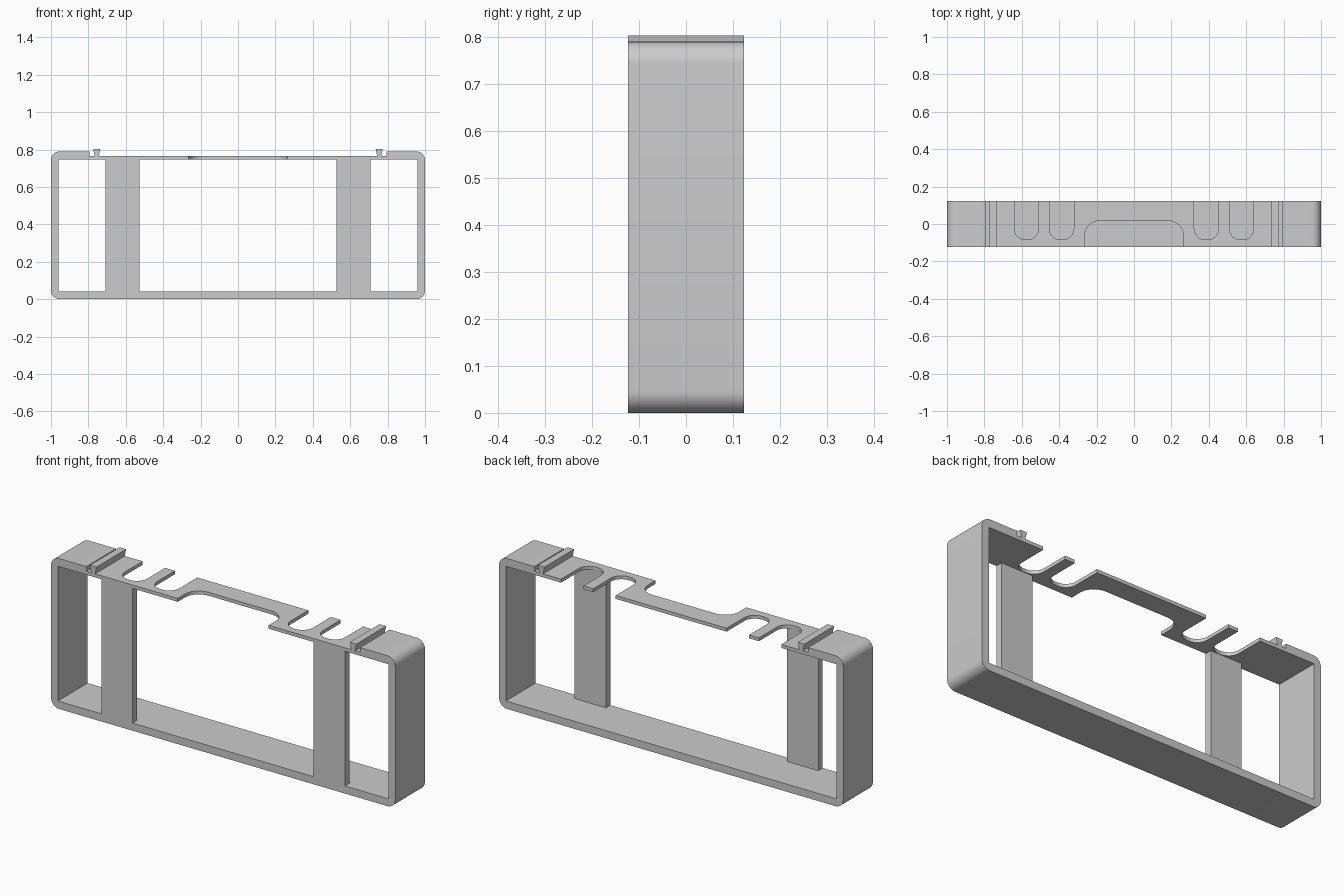
import bpy
import bmesh
from math import radians
from mathutils import Matrix, Vector

cube = bpy.data.objects.get("Cube")
if cube:
    bpy.data.objects.remove(cube, do_unlink=True)

# Overall sizes
HALF_Y = 0.123
FLOOR, CEILING, PLATE_TOP, TOP = 0.04, 0.747, 0.765, 0.79
INNER_X, STEP_X = 0.96, 0.795
CORNER = 0.047

grey = bpy.data.materials.new("plain grey")
grey.use_nodes = True
colour = (0.6, 0.6, 0.6, 1)
grey.diffuse_color = colour
grey.node_tree.nodes["Principled BSDF"].inputs["Base Color"].default_value = colour


def rounded(points, steps=10):
    """Outline from (u, v) or (u, v, radius) corners, right angles only."""
    out = []
    for i, p in enumerate(points):
        c = Vector(p[:2])
        r = p[2] if len(p) > 2 else 0
        if not r:
            out.append(c)
            continue
        a = (Vector(points[i - 1][:2]) - c).normalized() * r
        b = (Vector(points[(i + 1) % len(points)][:2]) - c).normalized() * r
        for k in range(steps + 1):
            t = Matrix.Rotation(radians(90 * k / steps), 2) @ Vector((1, 0))
            out.append(c + a * (1 - t.y) + b * (1 - t.x))
    return out


def mirrored(half):
    """Close a +x half outline with its mirror image."""
    return half + [(-p[0], *p[1:]) for p in reversed(half)]


def prism(name, outline, low, high, upright=True):
    """Extrude an outline along y (upright, drawn in xz) or along z (drawn in xy)."""
    bm = bmesh.new()
    place = (lambda p: (p[0], low, p[1])) if upright else (lambda p: (p[0], p[1], low))
    face = bm.faces.new([bm.verts.new(place(p)) for p in outline])
    grown = bmesh.ops.extrude_face_region(bm, geom=[face], use_keep_orig=True)
    shift = Vector((0, high - low, 0)) if upright else Vector((0, 0, high - low))
    bmesh.ops.translate(bm, vec=shift,
                        verts=[g for g in grown["geom"] if isinstance(g, bmesh.types.BMVert)])
    bmesh.ops.recalc_face_normals(bm, faces=bm.faces)
    mesh = bpy.data.meshes.new(name)
    bm.to_mesh(mesh)
    bm.free()
    mesh.materials.append(grey)
    obj = bpy.data.objects.new(name, mesh)
    bpy.context.collection.objects.link(obj)
    bpy.ops.object.select_all(action="DESELECT")
    obj.select_set(True)
    bpy.context.view_layer.objects.active = obj
    bpy.ops.object.shade_smooth_by_angle(angle=radians(30))
    return obj


# Outer frame, open along the top, with rounded outside corners
outer = [(STEP_X, CEILING), (STEP_X, TOP), (1, TOP, CORNER), (1, 0, CORNER)]
inner = [(-INNER_X, CEILING), (-INNER_X, FLOOR), (INNER_X, FLOOR), (INNER_X, CEILING)]
prism("outer_frame", rounded(mirrored(outer) + inner), -HALF_Y, HALF_Y)

# Thin top plate: shallow front recess and two pairs of slots open at the back
half = [(0.264, 0.017, 0.08), (0.264, -HALF_Y), (STEP_X, -HALF_Y), (STEP_X, HALF_Y)]
for left, right in ((0.51, 0.64), (0.322, 0.453)):
    half += [(right, HALF_Y), (right, -0.084, 0.06), (left, -0.084, 0.06), (left, HALF_Y)]
prism("top_plate", rounded(mirrored(half)), CEILING, PLATE_TOP, upright=False)

# Front posts and flared rails on each side
for side, s in (("left", 1), ("right", -1)):
    post = [(s * x, z) for x, z in
            ((0.526, FLOOR), (0.708, FLOOR), (0.708, CEILING), (0.526, CEILING))]
    prism(side + "_post", post, -HALF_Y, -HALF_Y + 0.036)
    rail = [(s * (0.755 + dx), z) for dx, z in
            ((-0.011, PLATE_TOP), (0.011, PLATE_TOP), (0.019, 0.803), (-0.019, 0.803))]
    prism(side + "_rail", rail, -HALF_Y, HALF_Y)
